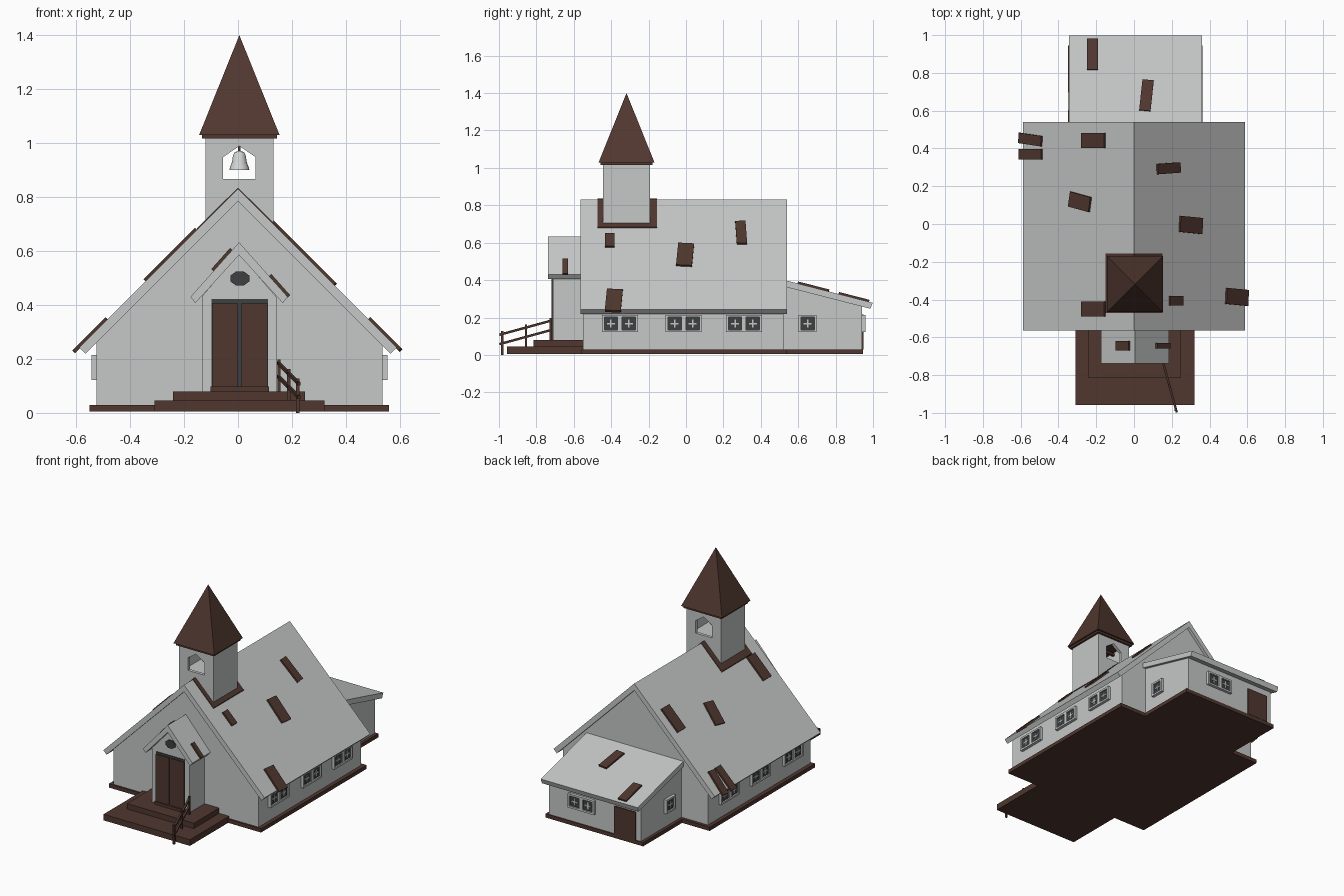
import bpy, bmesh, math
from mathutils import Matrix, Vector

if "Cube" in bpy.data.objects:
    bpy.data.objects.remove(bpy.data.objects["Cube"])


def material(name, rgb):
    m = bpy.data.materials.new(name)
    m.diffuse_color = (*rgb, 1)
    m.use_nodes = True
    m.node_tree.nodes["Principled BSDF"].inputs["Base Color"].default_value = m.diffuse_color
    return m


GREY = material("pale grey paint", (0.56, 0.58, 0.57))
BROWN = material("dark brown wood", (0.080, 0.038, 0.028))
DARK = material("dark glass", (0.045, 0.052, 0.052))
SILVER = material("bell metal", (0.66, 0.67, 0.67))


def finish(name, bm, mat):
    bmesh.ops.recalc_face_normals(bm, faces=bm.faces)
    me = bpy.data.meshes.new(name)
    bm.to_mesh(me)
    bm.free()
    me.materials.append(mat)
    ob = bpy.data.objects.new(name, me)
    bpy.context.collection.objects.link(ob)
    return ob


def boxes(name, mat, extents, frame=Matrix()):
    """One object of boxes, each x0, x1, y0, y1, z0, z1 in the given frame."""
    bm = bmesh.new()
    for x0, x1, y0, y1, z0, z1 in extents:
        m = Matrix.Translation(((x0 + x1) / 2, (y0 + y1) / 2, (z0 + z1) / 2))
        m = frame @ m @ Matrix.Diagonal((x1 - x0, y1 - y0, z1 - z0, 1))
        bmesh.ops.create_cube(bm, size=1, matrix=m)
    return finish(name, bm, mat)


def prism(name, mat, profile, a, b, axis="y"):
    """Extrude an (x,z) profile along y, or a (y,z) profile along x."""
    bm = bmesh.new()
    put = (lambda p, t: (p[0], t, p[1])) if axis == "y" else (lambda p, t: (t, p[0], p[1]))
    f = bm.faces.new([bm.verts.new(put(p, a)) for p in profile])
    out = bmesh.ops.extrude_face_region(bm, geom=[f])["geom"]
    d = (0, b - a, 0) if axis == "y" else (b - a, 0, 0)
    bmesh.ops.translate(bm, vec=d, verts=[v for v in out if isinstance(v, bmesh.types.BMVert)])
    return finish(name, bm, mat)


def gable_roof(name, mat, cx, outer, inner, apex_o, apex_i, y0, y1):
    (xo, zo), (xi, zi) = outer, inner
    prism(name, mat, [(cx - xo, zo), (cx, apex_o), (cx + xo, zo), (cx + xi, zi),
                      (cx, apex_i), (cx - xi, zi)], y0, y1)


# Plinth and entrance steps
boxes("plinth", BROWN, [(-.55, .56, -.56, .54, .005, .03), (-.35, .362, .5, .946, .005, .03)])
boxes("lower_step", BROWN, [(-.31, .32, -.958, -.5, .005, .045)])
boxes("upper_step", BROWN, [(-.24, .248, -.815, -.5, .04, .08)])

# Nave
prism("nave_walls", GREY, [(-.524, .03), (.535, .03), (.535, .252), (0, .787), (-.524, .263)], -.55, .52)
gable_roof("nave_roof", GREY, 0, (.588, .242), (.565, .219), .83, .785, -.563, .54)

# Rear annex with lean-to roof
prism("annex_walls", GREY, [(.5, .03), (.94, .03), (.94, .26), (.5, .375)], -.33, .342, "x")
prism("annex_roof", GREY, [(.515, .403), (.998, .279), (.986, .247), (.515, .368)], -.345, .361, "x")
boxes("annex_door", BROWN, [(-.295, -.14, .935, .948, .03, .215)])

# Porch
prism("porch_walls", GREY, [(-.131, .07), (.142, .07), (.142, .43), (.004, .588), (-.131, .435)], -.71, -.54)
gable_roof("porch_roof", GREY, .004, (.18, .43), (.162, .407), .632, .585, -.738, -.54)
boxes("door_surround", DARK, [(-.098, .112, -.714, -.70, .08, .422)])
boxes("double_doors", BROWN, [(-.096, -.001, -.720, -.70, .095, .408), (.013, .110, -.720, -.70, .095, .408)])
boxes("threshold", BROWN, [(-.101, .115, -.728, -.70, .078, .098)])
vent = [(.007 + .038 * math.cos(a), .498 + .028 * math.sin(a))
        for a in (math.radians(22.5 + 45 * i) for i in range(8))]
prism("gable_vent", DARK, vent, -.717, -.705)

# Belfry: two pierced walls, two plain sides, floor
TX, TY, H = .005, -.318, .126
for label, y in (("front", TY - H), ("back", TY + H - .02)):
    for s in (-1, 1):
        half = [(H, .62), (0, .62), (0, .866), (.06, .866), (.06, .948), (0, .989), (0, 1.02), (H, 1.02)]
        prism(f"tower_{label}_half", GREY, [(TX + s * x, z) for x, z in half], y, y + .02)
boxes("tower_sides", GREY, [(TX - H, TX - H + .02, TY - H + .02, TY + H - .02, .62, 1.02),
                            (TX + H - .02, TX + H, TY - H + .02, TY + H - .02, .62, 1.02)])
boxes("belfry_floor", GREY, [(TX - .106, TX + .106, TY - .106, TY + .106, .835, .85)])

# Spire and its eave
boxes("spire_eave", BROWN, [(TX - .139, TX + .139, TY - .139, TY + .139, 1.016, 1.034)])
bm = bmesh.new()
bmesh.ops.create_cone(bm, cap_ends=True, segments=4, radius1=.149 * math.sqrt(2), radius2=0, depth=.37,
                      matrix=Matrix.Translation((TX, TY, 1.215)) @ Matrix.Rotation(math.pi / 4, 4, "Z"))
finish("spire", bm, BROWN)

# Flashing saddle where the tower meets the roof
gable_roof("tower_flashing", BROWN, 0, (.152, .684), (.150, .670), .835, .82, -.472, -.156)

# Bell: lathed profile
bm = bmesh.new()
prof = [(0, .900), (.030, .900), (.037, .900), (.034, .912), (.027, .93), (.024, .952), (.018, .966), (0, .972)]
vs = [bm.verts.new((TX + r, TY, z)) for r, z in prof]
es = [bm.edges.new(p) for p in zip(vs, vs[1:])]
bmesh.ops.spin(bm, geom=vs + es, cent=(TX, TY, 0), axis=(0, 0, 1), angle=2 * math.pi, steps=20)
bmesh.ops.remove_doubles(bm, verts=bm.verts, dist=1e-4)
bell = finish("bell", bm, SILVER)
for p in bell.data.polygons:
    p.use_smooth = abs(p.normal.z) < .95
boxes("bell_beam", BROWN, [(TX - .11, TX + .11, TY - .008, TY + .008, .992, 1.008),
                           (TX - .005, TX + .005, TY - .005, TY + .005, .965, 1.0)])


# Windows: framed sashes with a dark pane and a small cross
def window(name, pos, angle, sashes):
    """Local x runs along the wall, local y points out of it."""
    frame = Matrix.Translation(pos) @ Matrix.Rotation(angle, 4, "Z")
    w, h, t = .096, .046, .012
    bars, panes, cross = [], [], []
    for i in range(sashes):
        c = (i - (sashes - 1) / 2) * w
        l, r = c - w / 2, c + w / 2
        bars += [(l, l + t, -.01, .019, -h, h), (r - t, r, -.01, .019, -h, h),
                 (l + t, r - t, -.01, .019, h - t, h), (l + t, r - t, -.01, .019, -h, -h + t)]
        panes.append((l + t, r - t, -.01, .010, -h + t, h - t))
        cross += [(c - .022, c + .022, .008, .014, -.004, .004), (c - .004, c + .004, .008, .0135, -.022, .022)]
    boxes(name + "_frame", GREY, bars, frame)
    boxes(name + "_pane", DARK, panes, frame)
    boxes(name + "_cross", GREY, cross, frame)


for y in (-.353, -.013, .31):
    window("nave_window_right", (.535, y, .168), -math.pi / 2, 2)
    window("nave_window_left", (-.524, y, .168), math.pi / 2, 2)
window("annex_window_right", (.342, .65, .168), -math.pi / 2, 1)
window("annex_window_left", (-.33, .65, .168), math.pi / 2, 1)
window("annex_window_back", (.097, .94, .168), 0, 2)


# Loose shingle patches lying on the roofs
def patch(name, x, y, z, down, length, width, turn):
    n_down = Vector(down).normalized()
    side = Vector((0, 0, 1)).cross(n_down).normalized()
    n = n_down.cross(side)
    m = Matrix((n_down, side, n)).transposed().to_4x4()
    m = Matrix.Translation((x, y, z)) @ m @ Matrix.Rotation(math.radians(turn), 4, "Z")
    boxes(name, BROWN, [(-length / 2, length / 2, -width / 2, width / 2, -.004, .011)], m)


for x, y, plan, width, turn in [(-.545, .447, .12, .055, -6), (-.545, .37, .12, .055, 0),
                                (-.213, .443, .122, .08, 0), (-.283, .117, .11, .08, -11),
                                (-.213, -.45, .122, .08, 0), (.18, .295, .12, .055, 3),
                                (.298, -.005, .118, .085, -4), (.22, -.407, .07, .05, 0),
                                (.542, -.386, .115, .085, -4)]:
    patch("nave_shingle", x, y, .83 - abs(x), (math.copysign(1, x), 0, -1), plan * 1.414, width, turn)
for x, width in ((-.056, .05), (.15, .03)):
    patch("porch_shingle", x, -.645, .632 - 1.122 * abs(x - .004), (math.copysign(1, x), 0, -1.122),
          .07 * 1.5, width, 0)
for x, y, turn in ((-.22, .897, 0), (.066, .68, -6)):
    patch("annex_shingle", x, y, .403 - .257 * (y - .515), (0, 1, -.257), .168, .06, turn)


# Handrail on the right of the steps
def bar(name, a, b, w):
    a, b = Vector(a), Vector(b)
    d = b - a
    m = Matrix.Translation((a + b) / 2) @ d.to_track_quat("Y", "Z").to_matrix().to_4x4()
    boxes(name, BROWN, [(-w / 2, w / 2, -d.length / 2, d.length / 2, -w / 2, w / 2)], m)


for x, y, z0, z1 in ((.152, -.725, .075, .197), (.188, -.855, .04, .163), (.221, -.983, 0, .128)):
    boxes("rail_post", BROWN, [(x - .006, x + .006, y - .006, y + .006, z0, z1)])
for drop in (0, .05):
    bar("hand_rail", (.150, -.718, .184 - drop), (.226, -.996, .108 - drop), .012)
